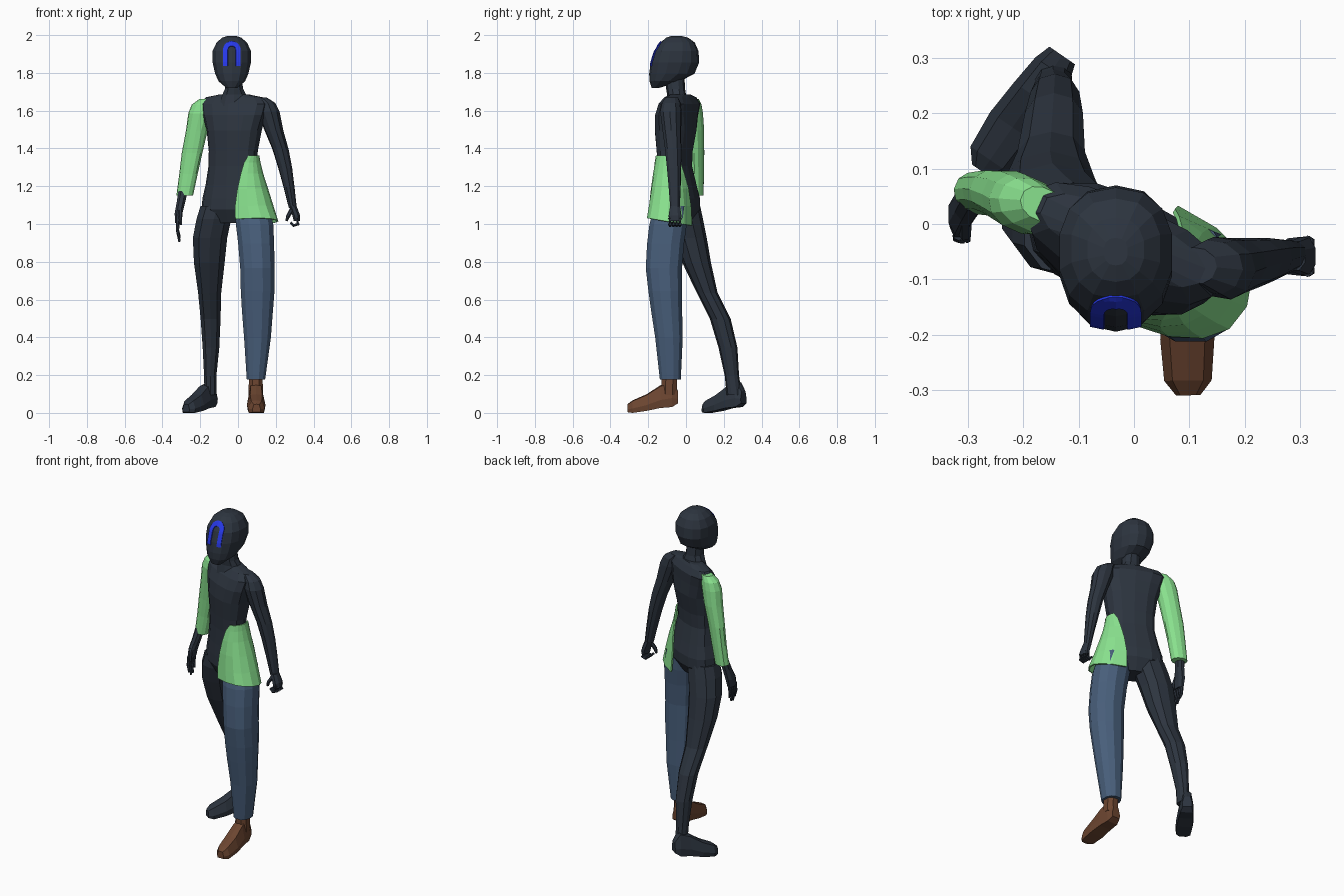
import bpy, bmesh, math
from mathutils import Vector
from mathutils.bvhtree import BVHTree

def material(name, rgb):
    m = bpy.data.materials.new(name)
    m.diffuse_color = (*rgb, 1)
    return m

DARK = material("dark slate", (0.026, 0.035, 0.050))
GREEN = material("light green", (0.25, 0.75, 0.27))
DENIM = material("denim blue", (0.066, 0.115, 0.20))
BROWN = material("brown leather", (0.15, 0.06, 0.03))
BLUE = material("bright blue", (0.02, 0.04, 0.80))
YAW = math.radians(-24)          # the body is turned slightly

def bridge(name, rings, mat, closed=True):
    """Skin a list of equally long point rings."""
    bm = bmesh.new()
    vs = [[bm.verts.new(p) for p in r] for r in rings]
    n = len(rings[0])
    for a, b in zip(vs, vs[1:]):
        for i in range(n if closed else n - 1):
            j = (i + 1) % n
            bm.faces.new((a[i], a[j], b[j], b[i]))
    if closed:
        bm.faces.new(vs[0])
        bm.faces.new(vs[-1])
    bmesh.ops.recalc_face_normals(bm, faces=bm.faces)
    me = bpy.data.meshes.new(name)
    bm.to_mesh(me)
    bm.free()
    me.materials.append(mat)
    ob = bpy.data.objects.new(name, me)
    bpy.context.collection.objects.link(ob)
    return ob

def oval(z, x, y, a, b, angles, yaw=0, power=0.9):
    pts = []
    for t in angles:
        c, s = math.cos(t), math.sin(t)
        u = a * math.copysign(abs(c) ** power, c)
        v = b * math.copysign(abs(s) ** power, s)
        pts.append(Vector((x + u * math.cos(yaw) - v * math.sin(yaw),
                           y + u * math.sin(yaw) + v * math.cos(yaw), z)))
    return pts

def loft(name, rows, mat, n=10, yaw=0, power=0.9):
    ang = [2 * math.pi * (i + 0.5) / n for i in range(n)]
    return bridge(name, [oval(*r, ang, yaw, power) for r in rows], mat)

def tube(name, pts, radii, mat, n=6):
    pts = [Vector(p) for p in pts]
    rings = []
    for i, p in enumerate(pts):
        d = pts[min(i + 1, len(pts) - 1)] - pts[max(i - 1, 0)]
        q = d.to_track_quat('Z', 'Y')
        rings.append([p + q @ Vector((radii[i] * math.cos(k * math.tau / n),
                                      radii[i] * math.sin(k * math.tau / n), 0)) for k in range(n)])
    return bridge(name, rings, mat)

# Torso, pelvis and neck
loft("torso", [(1.01, -0.03, -0.045, 0.09, 0.06), (1.08, -0.025, -0.045, 0.175, 0.098),
               (1.14, -0.022, -0.045, 0.172, 0.098), (1.21, -0.025, -0.05, 0.152, 0.088),
               (1.31, -0.027, -0.06, 0.134, 0.076), (1.39, -0.025, -0.06, 0.134, 0.08),
               (1.50, -0.02, -0.055, 0.150, 0.094), (1.58, -0.02, -0.05, 0.175, 0.088),
               (1.64, -0.02, -0.035, 0.190, 0.075), (1.675, -0.02, -0.03, 0.16, 0.05),
               (1.69, -0.02, -0.03, 0.08, 0.04)], DARK, 14, YAW, 0.8)
loft("neck", [(1.63, -0.02, -0.05, 0.085, 0.06), (1.69, -0.02, -0.05, 0.065, 0.05),
              (1.72, -0.021, -0.055, 0.050, 0.05), (1.82, -0.03, -0.06, 0.048, 0.05)], DARK)

# Head: height, front y, back y, half width
profile = [(1.725, -0.182, -0.14, 0.03), (1.76, -0.193, -0.03, 0.072), (1.80, -0.195, 0.045, 0.09),
           (1.86, -0.187, 0.07, 0.104), (1.92, -0.167, 0.066, 0.104), (1.965, -0.135, 0.046, 0.082),
           (1.99, -0.105, 0.012, 0.052), (2.0, -0.075, -0.025, 0.022)]
head = loft("head", [(z, -0.033, (f + b) / 2, w, (b - f) / 2) for z, f, b, w in profile],
            DARK, 14, 0, 0.85)

# Arch-shaped face marking, laid onto the head
bm = bmesh.new()
bm.from_mesh(head.data)
tree = BVHTree.FromBMesh(bm)
bm.free()
path = [(-1, 0, 1.84 + 0.085 * i / 8) for i in range(8)]
path += [(-math.cos(math.pi * i / 12), math.sin(math.pi * i / 12), 1.925) for i in range(13)]
path += [(1, 0, 1.925 - 0.085 * i / 8) for i in range(1, 9)]
strips = []
for cx, sz, z in path:
    row = []
    for k in range(5):
        r = 0.021 + 0.025 * k / 4
        x, zz = -0.033 + cx * r, z + sz * r
        hit = tree.ray_cast(Vector((x, -1, zz)), Vector((0, 1, 0)))[0]
        row.append(Vector((x, (hit.y if hit else -0.13) - 0.004, zz)))
    strips.append(row)
mark = bridge("face_mark", strips, BLUE, closed=False)
s = mark.modifiers.new("thickness", 'SOLIDIFY')
s.thickness, s.offset = 0.005, 0

# Arms
loft("green_sleeve", [(1.155, -0.282, 0.055, 0.045, 0.036), (1.27, -0.262, 0.055, 0.050, 0.038),
                      (1.38, -0.243, 0.052, 0.056, 0.042), (1.50, -0.218, 0.045, 0.058, 0.050),
                      (1.59, -0.200, 0.036, 0.064, 0.052), (1.635, -0.185, 0.034, 0.062, 0.045),
                      (1.665, -0.165, 0.035, 0.042, 0.030)], GREEN, 12, YAW)
loft("bare_arm", [(1.09, 0.290, -0.058, 0.020, 0.027), (1.20, 0.270, -0.060, 0.028, 0.033),
                  (1.30, 0.250, -0.063, 0.036, 0.038), (1.40, 0.225, -0.068, 0.042, 0.043),
                  (1.50, 0.190, -0.075, 0.049, 0.049), (1.60, 0.160, -0.080, 0.060, 0.055),
                  (1.645, 0.145, -0.078, 0.052, 0.048), (1.675, 0.115, -0.075, 0.035, 0.032)],
     DARK, 10, YAW)

# Hands: relaxed one below the sleeve, curled one on the bare arm
loft("relaxed_palm", [(1.01, -0.318, 0.008, 0.016, 0.036), (1.06, -0.315, 0.018, 0.022, 0.038),
                      (1.12, -0.302, 0.034, 0.024, 0.030), (1.18, -0.290, 0.050, 0.027, 0.027)], DARK, 8)
loft("curled_palm", [(1.02, 0.312, -0.058, 0.018, 0.034), (1.05, 0.308, -0.058, 0.022, 0.036),
                     (1.10, 0.290, -0.058, 0.021, 0.028)], DARK, 8)
for i in range(4):
    y, drop = -0.02 + 0.018 * i, (0.02, 0.0, 0.005, 0.03)[i]
    tube(f"relaxed_finger_{i}", [(-0.318, y, 1.02), (-0.320, y - 0.005, 0.97), (-0.310, y - 0.01, 0.91 + drop)],
         (0.010, 0.009, 0.006), DARK)
    y = -0.084 + 0.017 * i
    tube(f"curled_finger_{i}", [(0.314, y, 1.035), (0.318, y, 1.003), (0.295, y, 0.996), (0.278, y, 1.012)],
         (0.012, 0.011, 0.009, 0.007), DARK)
tube("relaxed_thumb", [(-0.305, 0.01, 1.10), (-0.306, -0.02, 1.05), (-0.302, -0.028, 1.0)],
     (0.012, 0.011, 0.007), DARK)
tube("curled_thumb", [(0.285, -0.07, 1.08), (0.265, -0.082, 1.045), (0.256, -0.08, 1.02)],
     (0.012, 0.011, 0.007), DARK)

# Half shirt hem: an open arc that widens downward
rows = [(1.00, 0.022, -0.068, 0.196, 0.112, 88), (1.10, 0.012, -0.066, 0.178, 0.107, 86),
        (1.19, 0.000, -0.063, 0.160, 0.102, 78), (1.27, -0.012, -0.062, 0.146, 0.093, 66),
        (1.33, -0.02, -0.060, 0.140, 0.086, 54), (1.365, -0.022, -0.060, 0.136, 0.083, 40)]
arcs = []
for z, x, y, a, b, half in rows:
    h = math.radians(half)
    arc = oval(z, x, y, a, b, [h * (2 * i / 8 - 1) for i in range(9)], YAW, 0.85)
    if z < 1.05:                 # hem rises toward the front
        for p in arc:
            p.z = 1.005 - 0.17 * (p.y + 0.03)
    arcs.append(arc)
hem = bridge("green_shirt_hem", arcs, GREEN, closed=False)
s = hem.modifiers.new("thickness", 'SOLIDIFY')
s.thickness, s.offset = 0.008, 0

# Legs
loft("trouser_leg", [(0.18, 0.095, -0.083, 0.050, 0.057), (0.40, 0.103, -0.090, 0.073, 0.075),
                     (0.55, 0.103, -0.103, 0.085, 0.085), (0.65, 0.104, -0.110, 0.092, 0.092),
                     (0.77, 0.103, -0.117, 0.094, 0.099), (0.90, 0.096, -0.108, 0.098, 0.101),
                     (1.00, 0.088, -0.095, 0.102, 0.102), (1.10, 0.075, -0.080, 0.095, 0.09)], DENIM, 12)
loft("bare_leg", [(0.10, -0.145, 0.255, 0.034, 0.040), (0.20, -0.147, 0.243, 0.034, 0.038),
                  (0.35, -0.143, 0.222, 0.046, 0.050), (0.50, -0.145, 0.182, 0.055, 0.055),
                  (0.64, -0.150, 0.112, 0.064, 0.055), (0.80, -0.152, 0.056, 0.085, 0.076),
                  (0.93, -0.148, 0.022, 0.095, 0.088), (1.03, -0.128, -0.002, 0.096, 0.092),
                  (1.10, -0.11, -0.01, 0.092, 0.085)], DARK, 10)

# Feet: wedge sections from heel to toe
def foot(name, heel, toe, mat):
    h, t = Vector((*heel, 0)), Vector((*toe, 0))
    side = (t - h).normalized().cross(Vector((0, 0, 1)))
    rings = []
    for f, lo, hi, w in ((0, 0.055, 0.12, 0.028), (0.12, 0.035, 0.17, 0.038), (0.35, 0.03, 0.15, 0.044),
                         (0.62, 0.015, 0.103, 0.049), (0.9, 0.004, 0.07, 0.043), (1, 0.008, 0.05, 0.022)):
        c = h.lerp(t, f)
        rings.append([c + side * (w * u) + Vector((0, 0, lo + (hi - lo) * v)) for u, v in
                      ((-0.9, 0), (0.9, 0), (1, 0.35), (0.65, 0.95), (0, 1), (-0.65, 0.95), (-1, 0.35))])
    return bridge(name, rings, mat)

foot("brown_shoe", (0.094, -0.042), (0.098, -0.31), BROWN)
loft("brown_ankle", [(0.10, 0.094, -0.09, 0.042, 0.045), (0.20, 0.094, -0.088, 0.038, 0.044)], BROWN, 8)
foot("bare_foot", (-0.130, 0.305), (-0.275, 0.095), DARK)

# The lowest point rests on the ground
bpy.context.view_layer.update()
low = min((o.matrix_world @ v.co).z for o in bpy.data.objects for v in o.data.vertices)
for o in bpy.data.objects:
    o.location.z -= low
